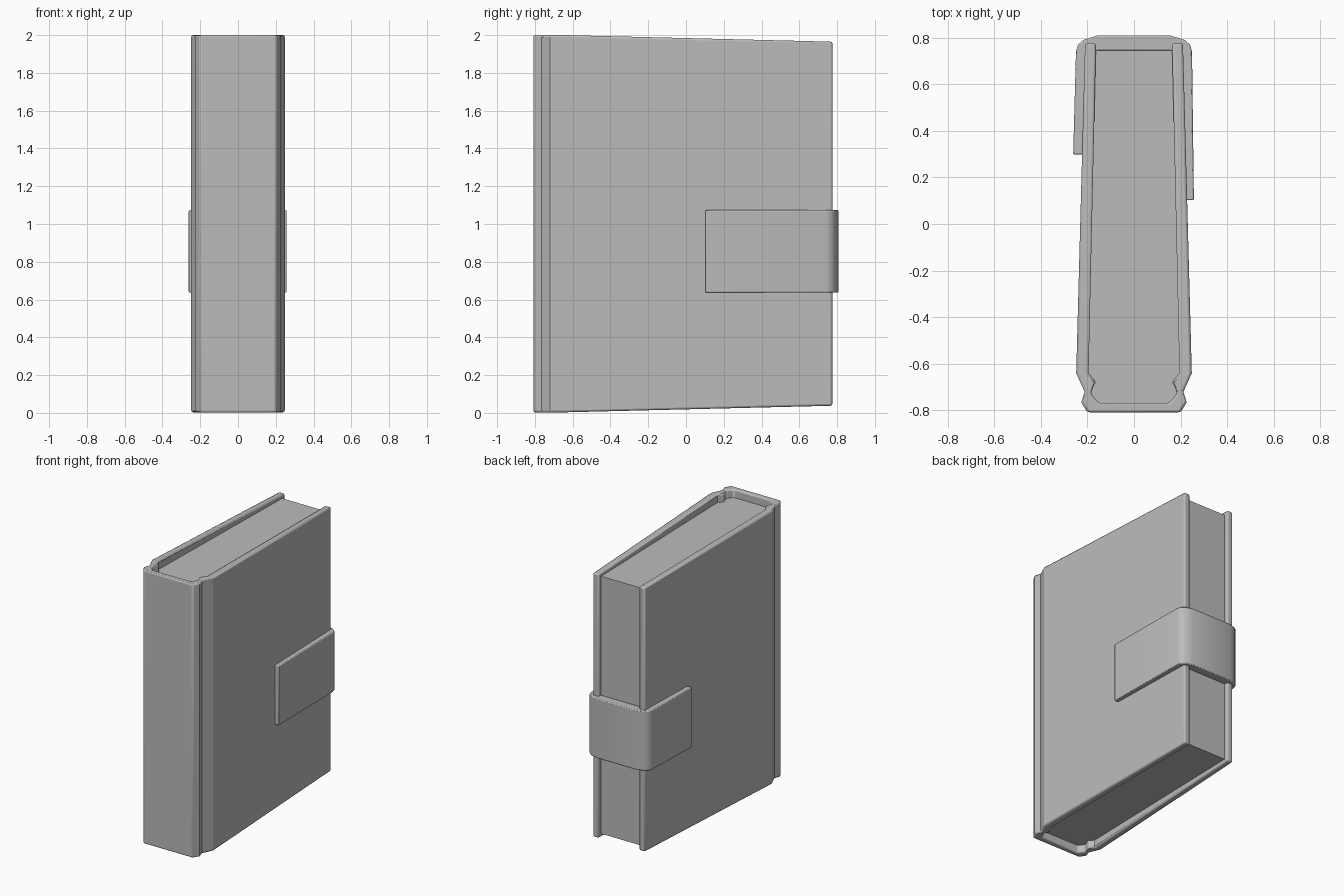
import bpy, bmesh, math

cube = bpy.data.objects.get("Cube")
if cube:
    bpy.data.objects.remove(cube, do_unlink=True)

# One plain grey for the whole book
grey = bpy.data.materials.new("plain grey")
grey.use_nodes = True
colour = (0.5, 0.5, 0.5, 1)
grey.diffuse_color = colour
grey.node_tree.nodes["Principled BSDF"].inputs["Base Color"].default_value = colour


def finish(name, bm, bevel, smooth):
    bmesh.ops.recalc_face_normals(bm, faces=bm.faces)
    mesh = bpy.data.meshes.new(name)
    bm.to_mesh(mesh)
    bm.free()
    mesh.materials.append(grey)
    obj = bpy.data.objects.new(name, mesh)
    bpy.context.collection.objects.link(obj)
    if bevel:
        mod = obj.modifiers.new("soft_edges", "BEVEL")
        mod.width = bevel
        mod.segments = 2
        mod.limit_method = "ANGLE"
        mod.angle_limit = math.radians(50)
    bpy.ops.object.select_all(action="DESELECT")
    obj.select_set(True)
    bpy.context.view_layer.objects.active = obj
    bpy.ops.object.shade_smooth_by_angle(angle=math.radians(smooth))
    return obj


def mirrored(half):
    """Continue a half outline across x = 0."""
    return half + [(-x, y) for x, y in reversed(half)]


def ribbon(name, outer, inner, low, high, bevel, smooth):
    """Upright band between two outlines with matching points."""
    bm = bmesh.new()
    rings = []
    for (ox, oy), (ix, iy) in zip(outer, inner):
        rings.append([bm.verts.new(p) for p in (
            (ox, oy, low(oy)), (ox, oy, high(oy)),
            (ix, iy, high(iy)), (ix, iy, low(iy)))])
    for a, b in zip(rings, rings[1:]):
        for i in range(4):
            j = (i + 1) % 4
            bm.faces.new((a[i], a[j], b[j], b[i]))
    bm.faces.new(rings[0])
    bm.faces.new(rings[-1])
    return finish(name, bm, bevel, smooth)


# Cover: boards taper in height towards the fore-edge, with hinge grooves at the spine
def taper(y):
    return 0.035 * max(0, y + 0.64) / 1.42


cover_outer = mirrored([(0.21, 0.775), (0.248, -0.64), (0.212, -0.72),
                        (0.226, -0.765), (0.2, -0.808)])
inside = [(0.163, 0.775), (0.195, -0.64), (0.165, -0.675),
          (0.185, -0.725), (0.152, -0.768)]
ribbon("cover", cover_outer, mirrored(inside),
       lambda y: 0.003 + taper(y), lambda y: 2 - taper(y), 0.01, 22)

# Page block fills the cover, set back from its rim
bm = bmesh.new()
outline = mirrored([(0.166, 0.745)] + inside[1:])
base = bm.faces.new([bm.verts.new((x, y, 0.06)) for x, y in outline])
top = bmesh.ops.extrude_face_region(bm, geom=[base])["geom"]
bmesh.ops.translate(bm, vec=(0, 0, 1.88),
                    verts=[v for v in top if isinstance(v, bmesh.types.BMVert)])
finish("pages", bm, 0, 22)

# Strap wraps the fore-edge, touches the pages and reaches further along the left board
bend_outer = mirrored([(0.249, 0.74), (0.241, 0.768), (0.217, 0.79), (0.16, 0.808)])
bend_inner = mirrored([(0.205, 0.72), (0.2, 0.732), (0.19, 0.74), (0.15, 0.744)])
ribbon("strap",
       [(0.257, 0.102)] + bend_outer + [(-0.261, 0.298)],
       [(0.222, 0.102)] + bend_inner + [(-0.22, 0.298)],
       lambda y: 0.637, lambda y: 1.073, 0.006, 32)
